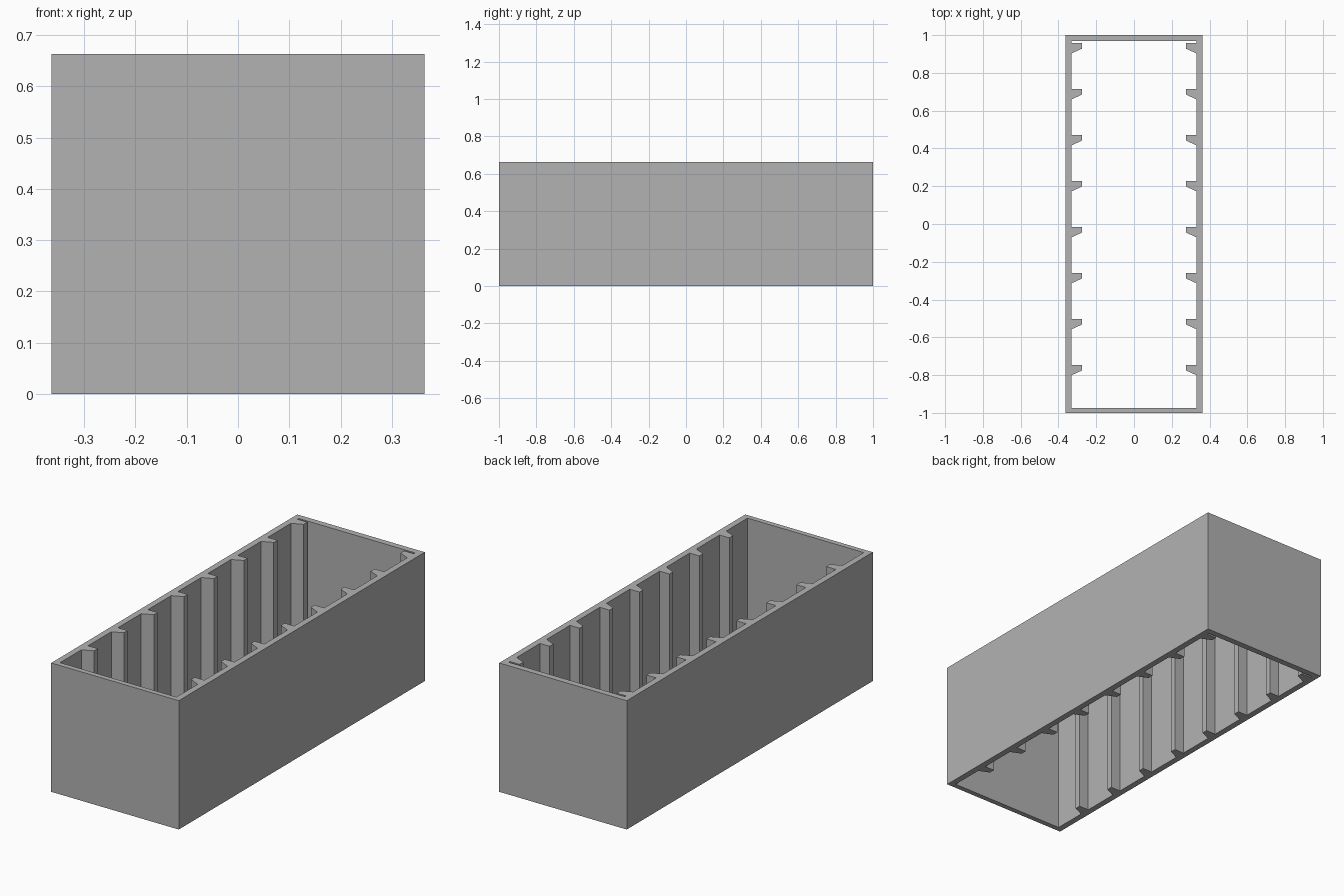
import bpy
import bmesh

cube = bpy.data.objects.get("Cube")
if cube:
    bpy.data.objects.remove(cube, do_unlink=True)

HALF_W, HALF_L, HEIGHT = 0.363, 1.0, 0.663
INNER_W, INNER_FRONT, INNER_BACK = 0.331, -0.973, 0.968
RIB_TIP, RIB_COUNT, RIB_FIRST, RIB_STEP = 0.276, 8, 0.958, 0.2434
RIB_ROOT_DEPTH, RIB_TIP_DEPTH = 0.055, 0.03

# Plain grey plastic
grey = bpy.data.materials.new("grey")
grey.use_nodes = True
colour = (0.448, 0.448, 0.448, 1)
grey.diffuse_color = colour
grey.node_tree.nodes["Principled BSDF"].inputs["Base Color"].default_value = colour

# Inner outline of one side wall, with its wedge ribs, from back to front
side = [(INNER_W, INNER_BACK)]
for i in range(RIB_COUNT):
    y = RIB_FIRST - i * RIB_STEP
    side += [(INNER_W, y), (RIB_TIP, y),
             (RIB_TIP, y - RIB_TIP_DEPTH), (INNER_W, y - RIB_ROOT_DEPTH)]
side.append((INNER_W, INNER_FRONT))

inner = side + [(-x, y) for x, y in reversed(side)]
outer = [(HALF_W, HALF_L), (HALF_W, -HALF_L), (-HALF_W, -HALF_L), (-HALF_W, HALF_L)]

# Fill between the outlines and raise it into an open-ended ribbed frame
bm = bmesh.new()
for outline in (outer, inner):
    verts = [bm.verts.new((x, y, 0)) for x, y in outline]
    for a, b in zip(verts, verts[1:] + verts[:1]):
        bm.edges.new((a, b))
bmesh.ops.triangle_fill(bm, edges=bm.edges[:], use_beauty=True)
raised = bmesh.ops.extrude_face_region(bm, geom=bm.faces[:], use_keep_orig=True)
bmesh.ops.translate(bm, vec=(0, 0, HEIGHT),
                    verts=[g for g in raised["geom"] if isinstance(g, bmesh.types.BMVert)])
bmesh.ops.recalc_face_normals(bm, faces=bm.faces[:])

mesh = bpy.data.meshes.new("ribbed_box_frame")
bm.to_mesh(mesh)
bm.free()
mesh.materials.append(grey)
frame = bpy.data.objects.new("ribbed_box_frame", mesh)
bpy.context.collection.objects.link(frame)
